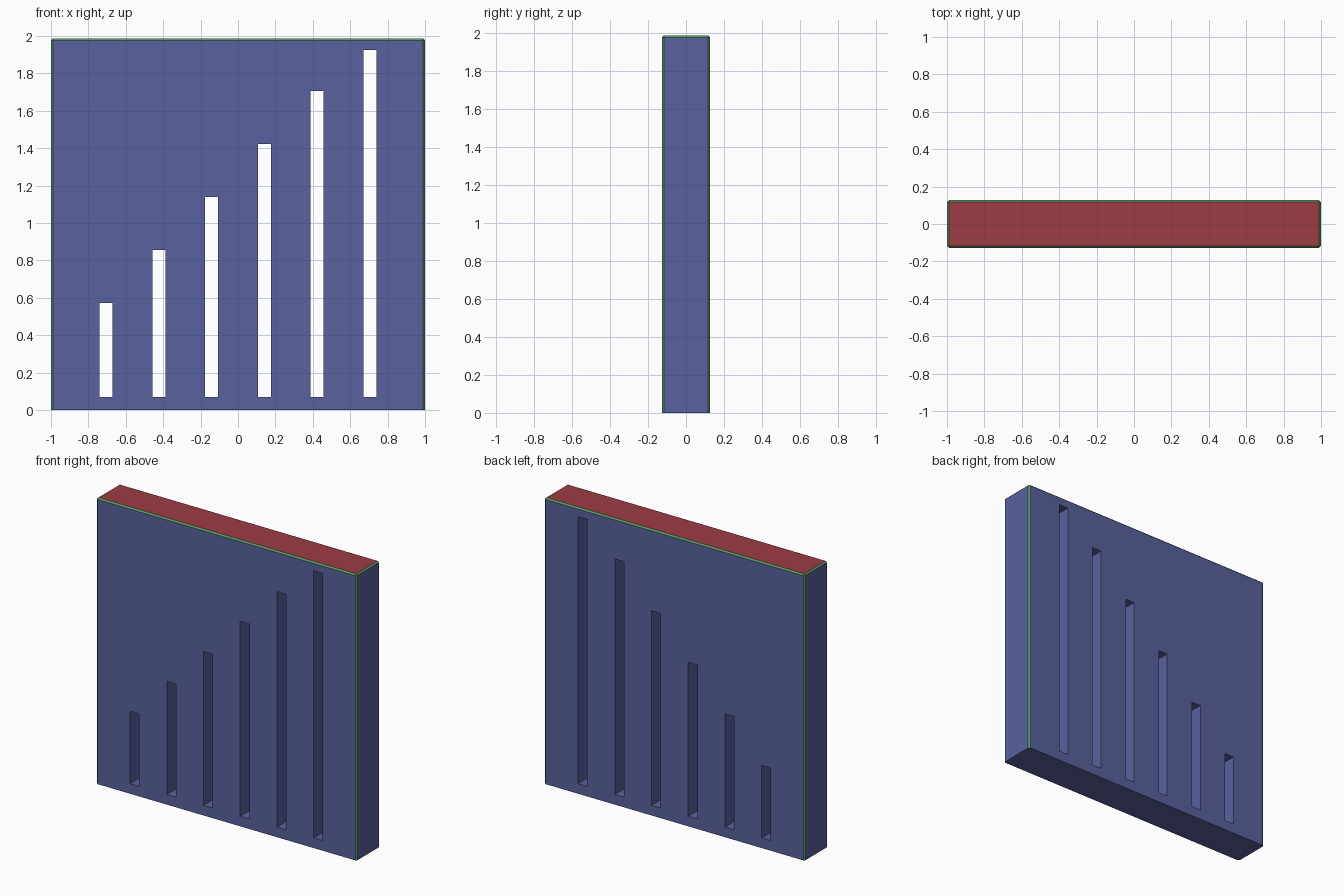
import bpy, bmesh

if "Cube" in bpy.data.objects:
    bpy.data.objects.remove(bpy.data.objects["Cube"])

W, D, H = 2.0, 0.254, 1.987     # panel size
BEVEL = 0.01
SLOT_W, SLOT_Z0, PITCH = 0.07, 0.07, 0.282


def material(name, color):
    m = bpy.data.materials.new(name)
    m.diffuse_color = (*color, 1)
    m.use_nodes = True
    m.node_tree.nodes["Principled BSDF"].inputs["Base Color"].default_value = m.diffuse_color
    return m


def add_box(bm, center, size):
    verts = bmesh.ops.create_cube(bm, size=1)["verts"]
    bmesh.ops.scale(bm, vec=size, verts=verts)
    bmesh.ops.translate(bm, vec=center, verts=verts)


def finish(bm, name, mats):
    me = bpy.data.meshes.new(name)
    bm.to_mesh(me)
    bm.free()
    for m in mats:
        me.materials.append(m)
    ob = bpy.data.objects.new(name, me)
    bpy.context.collection.objects.link(ob)
    return ob


blue = material("blue", (0.10, 0.12, 0.34))
red = material("red", (0.34, 0.045, 0.06))
green = material("green", (0.10, 0.32, 0.12))

# Panel: thin chamfer on every edge except around the base
bm = bmesh.new()
add_box(bm, (0, 0, H / 2), (W, D, H))
edges = [e for e in bm.edges if max(v.co.z for v in e.verts) > H / 2]
bmesh.ops.bevel(bm, geom=edges, offset=BEVEL, segments=1, affect='EDGES')
bm.normal_update()
for f in bm.faces:
    n = f.normal
    if n.z > 0.95:
        f.material_index = 1
    elif max(abs(c) for c in n) < 0.95:
        f.material_index = 2
panel = finish(bm, "slotted_panel", [blue, red, green])

# Slots: rising bars cut right through, the last stopping short of the top
bm = bmesh.new()
for i in range(6):
    top = min(0.573 + 0.2833 * i, 1.925)
    add_box(bm, ((i - 2.5) * PITCH, 0, (SLOT_Z0 + top) / 2),
            (SLOT_W, D * 2, top - SLOT_Z0))
cutter = finish(bm, "slot_cutter", [blue])
cutter.hide_render = True

mod = panel.modifiers.new("slots", 'BOOLEAN')
mod.operation = 'DIFFERENCE'
mod.solver = 'EXACT'
mod.object = cutter
bpy.context.view_layer.objects.active = panel
bpy.ops.object.modifier_apply(modifier=mod.name)
bpy.data.objects.remove(cutter)
